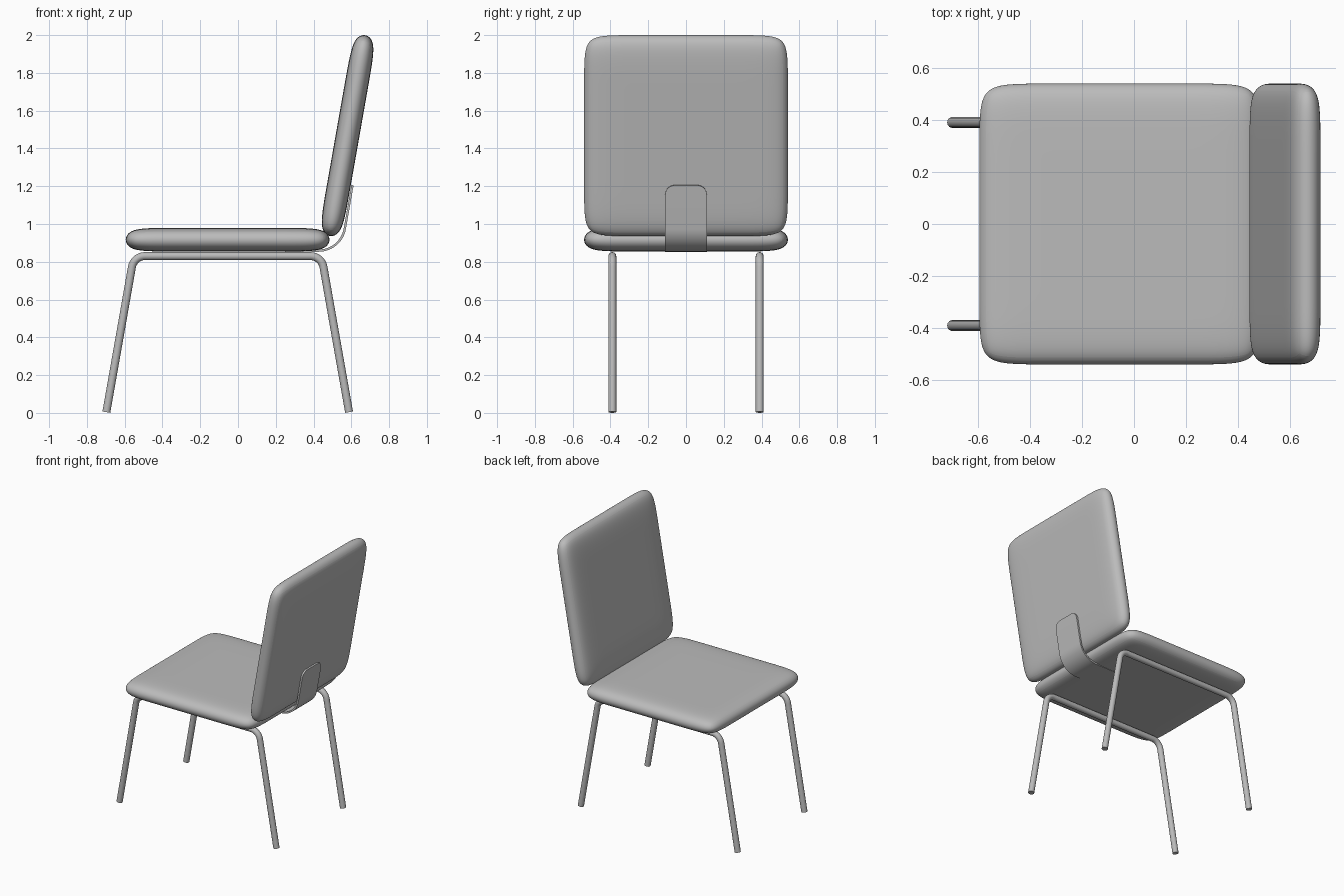
import bpy, bmesh, math
from mathutils import Vector

if "Cube" in bpy.data.objects:
    bpy.data.objects.remove(bpy.data.objects["Cube"])

TILT = math.radians(10)
grey = bpy.data.materials.new("grey")
grey.diffuse_color = (0.5, 0.5, 0.5, 1)
grey.use_nodes = True
grey.node_tree.nodes["Principled BSDF"].inputs["Base Color"].default_value = grey.diffuse_color


def add_object(name, bm):
    bmesh.ops.recalc_face_normals(bm, faces=bm.faces[:])
    me = bpy.data.meshes.new(name)
    bm.to_mesh(me)
    bm.free()
    ob = bpy.data.objects.new(name, me)
    bpy.context.collection.objects.link(ob)
    me.materials.append(grey)
    bpy.ops.object.select_all(action='DESELECT')
    ob.select_set(True)
    bpy.context.view_layer.objects.active = ob
    bpy.ops.object.shade_smooth_by_angle(angle=math.radians(40))
    return ob


def cushion(name, loc, rot_y):
    # box cage with support loops, rounded by subdivision
    bm = bmesh.new()
    cs = [-0.548, -0.34, 0.34, 0.548]
    h = 0.0625
    top = [[bm.verts.new((x, y, h)) for y in cs] for x in cs]
    bot = [[bm.verts.new((x, y, -h)) for y in cs] for x in cs]
    for i in range(3):
        for j in range(3):
            for g in (top, bot):
                bm.faces.new((g[i][j], g[i + 1][j], g[i + 1][j + 1], g[i][j + 1]))
    ring = [(i, 0) for i in range(3)] + [(3, j) for j in range(3)] \
        + [(i, 3) for i in range(3, 0, -1)] + [(0, j) for j in range(3, 0, -1)]
    for (a, b), (c, d) in zip(ring, ring[1:] + ring[:1]):
        bm.faces.new((top[a][b], top[c][d], bot[c][d], bot[a][b]))
    ob = add_object(name, bm)
    for p in ob.data.polygons:
        p.use_smooth = True
    mod = ob.modifiers.new("round", 'SUBSURF')
    mod.levels = mod.render_levels = 4
    ob.location = loc
    ob.rotation_euler = (0, rot_y, 0)


def fillet(points, radius, steps=8):
    # round the inner corners of an (x, z) path with tangent arcs
    pts = [Vector(p) for p in points]
    out = [pts[0]]
    for p, c, n in zip(pts, pts[1:], pts[2:]):
        u, v = (p - c).normalized(), (n - c).normalized()
        half = u.angle(v) / 2
        mid = c + (u + v).normalized() * radius / math.sin(half)
        a = c + u * radius / math.tan(half) - mid
        b = c + v * radius / math.tan(half) - mid
        ang = a.angle(b)
        for k in range(steps + 1):
            t = k / steps
            out.append(mid + (a * math.sin((1 - t) * ang) + b * math.sin(t * ang)) / math.sin(ang))
    return out + [pts[-1]]


def normals(path):
    res = []
    for i in range(len(path)):
        d = (path[min(i + 1, len(path) - 1)] - path[max(i - 1, 0)]).normalized()
        res.append(Vector((-d.y, d.x)))
    return res


def leg_frame(name, y, r=0.021, sides=20):
    # one bent tube makes a front-to-back pair of legs
    run = 0.826 * math.tan(TILT)
    path = fillet([(-0.697, 0.004), (-0.697 + run, 0.83),
                   (0.588 - run, 0.83), (0.588, 0.004)], 0.07)
    bm = bmesh.new()
    rings = []
    for p, n in zip(path, normals(path)):
        ring = []
        for k in range(sides):
            a = 2 * math.pi * k / sides
            q = p + n * r * math.cos(a)
            ring.append(bm.verts.new((q.x, y + r * math.sin(a), q.y)))
        rings.append(ring)
    for a, b in zip(rings, rings[1:]):
        for k in range(sides):
            m = (k + 1) % sides
            bm.faces.new((a[k], a[m], b[m], b[k]))
    bm.faces.new(rings[0])
    bm.faces.new(rings[-1])
    add_object(name, bm)


def bracket(name, width=0.11, thick=0.012, corner=0.05):
    # bent strip from under the seat up the backrest, rounded at the top
    top = Vector((0.606, 1.205))
    d = Vector((math.sin(TILT), math.cos(TILT)))
    bend = top - d * ((1.205 - 0.859) / d.y)
    path = fillet([(0.25, 0.859), bend, top - d * corner], 0.14, 12)[:-1]
    spans = [(p, width) for p in path]
    for k in range(9):
        a = math.pi / 2 * k / 8
        spans.append((top - d * corner * (1 - math.sin(a)),
                      width - corner * (1 - math.cos(a))))
    bm = bmesh.new()
    rows = []
    for (p, w), n in zip(spans, normals([s[0] for s in spans])):
        row = []
        for y, o in ((-w, -1), (w, -1), (w, 1), (-w, 1)):
            q = p + n * o * thick / 2
            row.append(bm.verts.new((q.x, y, q.y)))
        rows.append(row)
    for a, b in zip(rows, rows[1:]):
        for k in range(4):
            m = (k + 1) % 4
            bm.faces.new((a[k], a[m], b[m], b[k]))
    bm.faces.new(rows[0])
    bm.faces.new(rows[-1])
    add_object(name, bm)


cushion("seat", (-0.055, 0, 0.917), 0)
cushion("backrest", (0.58, 0, 1.468), -math.pi / 2 + TILT)
leg_frame("near_legs", -0.39)
leg_frame("far_legs", 0.39)
bracket("back_bracket")
